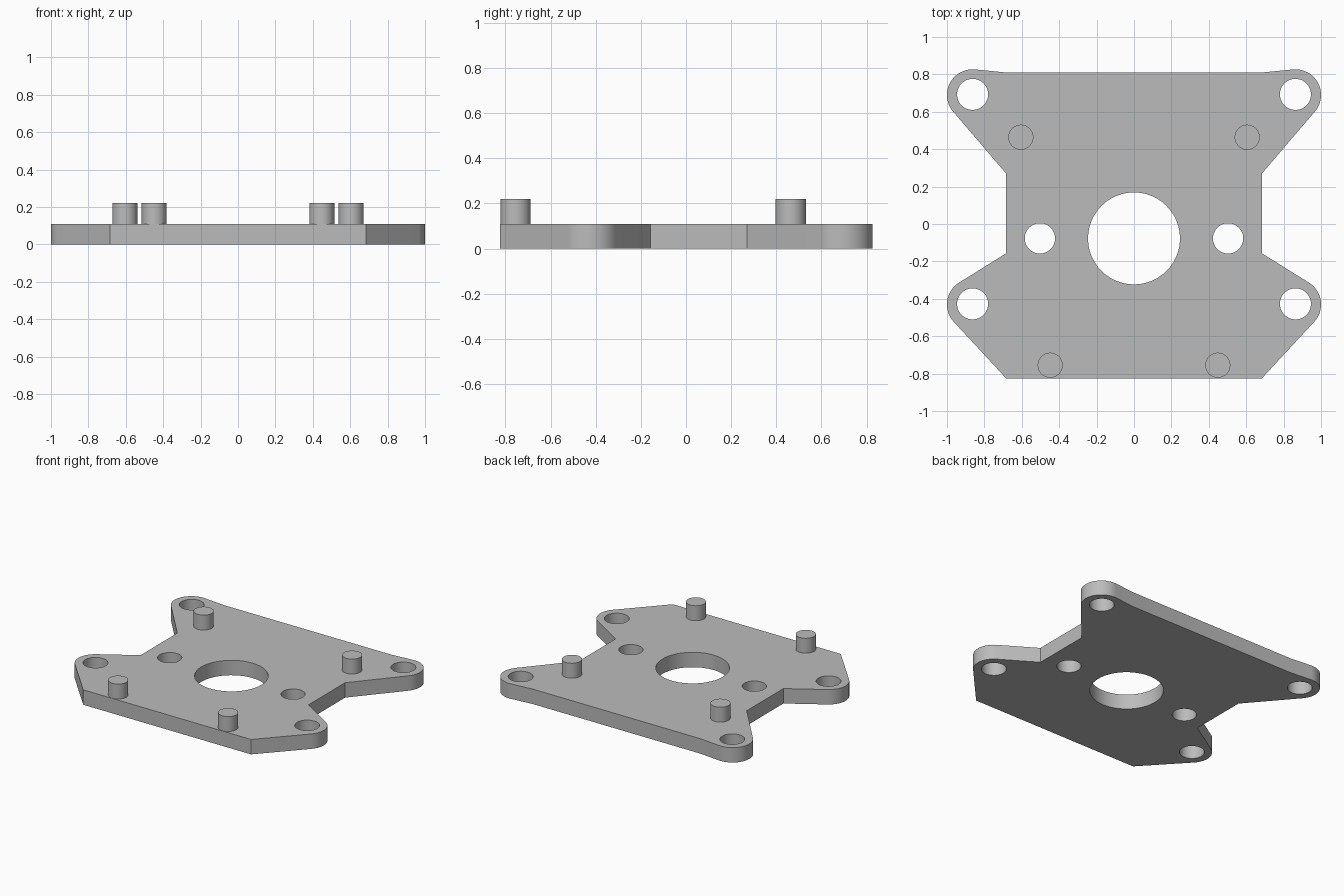
import bpy
import bmesh
from math import atan2, acos, cos, sin, pi, radians
from mathutils import Vector

cube = bpy.data.objects.get("Cube")
if cube:
    bpy.data.objects.remove(cube, do_unlink=True)

THICK = 0.11
PEG_TOP = 0.22
EAR_R = 0.137
EARS = [Vector((0.863, -0.43)), Vector((0.863, 0.69))]
WAIST = 0.684

grey = bpy.data.materials.new("plain grey")
grey.use_nodes = True
colour = (0.5, 0.5, 0.5, 1)
grey.diffuse_color = colour
grey.node_tree.nodes["Principled BSDF"].inputs["Base Color"].default_value = colour


def add_object(name, bm):
    mesh = bpy.data.meshes.new(name)
    bm.to_mesh(mesh)
    bm.free()
    mesh.materials.append(grey)
    obj = bpy.data.objects.new(name, mesh)
    bpy.context.collection.objects.link(obj)
    return obj


def select(obj):
    bpy.ops.object.select_all(action='DESELECT')
    obj.select_set(True)
    bpy.context.view_layer.objects.active = obj


def add_cylinder(bm, x, y, radius, bottom, top):
    made = bmesh.ops.create_cone(bm, cap_ends=True, segments=48, radius1=radius,
                                 radius2=radius, depth=top - bottom)
    bmesh.ops.translate(bm, verts=made["verts"], vec=(x, y, (bottom + top) / 2))


def ear_arc(before, centre, after, steps=20):
    """Arc round an ear, tangent to the edges from the neighbouring corners."""
    a, b = before - centre, after - centre
    start = atan2(a.y, a.x) + acos(EAR_R / a.length)
    end = atan2(b.y, b.x) - acos(EAR_R / b.length)
    angles = [start + (end - start) * i / steps for i in range(steps + 1)]
    return [centre + EAR_R * Vector((cos(t), sin(t))) for t in angles]


# Plate outline: one side, then its mirror image
corners = [Vector((WAIST, y)) for y in (-0.825, -0.157, 0.27, 0.81)]
side = [corners[0], *ear_arc(corners[0], EARS[0], corners[1]), corners[1],
        corners[2], *ear_arc(corners[2], EARS[1], corners[3]), corners[3]]
outline = side + [Vector((-p.x, p.y)) for p in reversed(side)]

bm = bmesh.new()
base = bm.faces.new([bm.verts.new((p.x, p.y, 0)) for p in outline])
raised = bmesh.ops.extrude_face_region(bm, geom=[base], use_keep_orig=True)
bmesh.ops.translate(bm, vec=(0, 0, THICK),
                    verts=[v for v in raised["geom"] if isinstance(v, bmesh.types.BMVert)])
bmesh.ops.recalc_face_normals(bm, faces=bm.faces)
plate = add_object("mounting_plate", bm)

# Through holes: bore, side holes and ear holes
bm = bmesh.new()
add_cylinder(bm, 0, -0.077, 0.246, -0.1, 0.3)
for s in (-1, 1):
    add_cylinder(bm, s * 0.503, -0.077, 0.081, -0.1, 0.3)
    for ear in EARS:
        add_cylinder(bm, s * ear.x, ear.y + 0.003, 0.083, -0.1, 0.3)
cutter = add_object("hole_cutter", bm)
cutter.hide_render = True

cut = plate.modifiers.new("holes", 'BOOLEAN')
cut.operation = 'DIFFERENCE'
cut.solver = 'EXACT'
cut.object = cutter
select(plate)
bpy.ops.object.modifier_apply(modifier=cut.name)
bpy.data.objects.remove(cutter, do_unlink=True)
bpy.ops.object.shade_smooth_by_angle(angle=radians(20))

# Locating pegs
for end, x, y in (("front", 0.448, -0.755), ("back", 0.605, 0.464)):
    for name, s in (("left", 1), ("right", -1)):
        bm = bmesh.new()
        add_cylinder(bm, s * x, y, 0.067, THICK - 0.01, PEG_TOP)
        peg = add_object(f"{end}_{name}_peg", bm)
        select(peg)
        bpy.ops.object.shade_smooth_by_angle(angle=radians(30))
